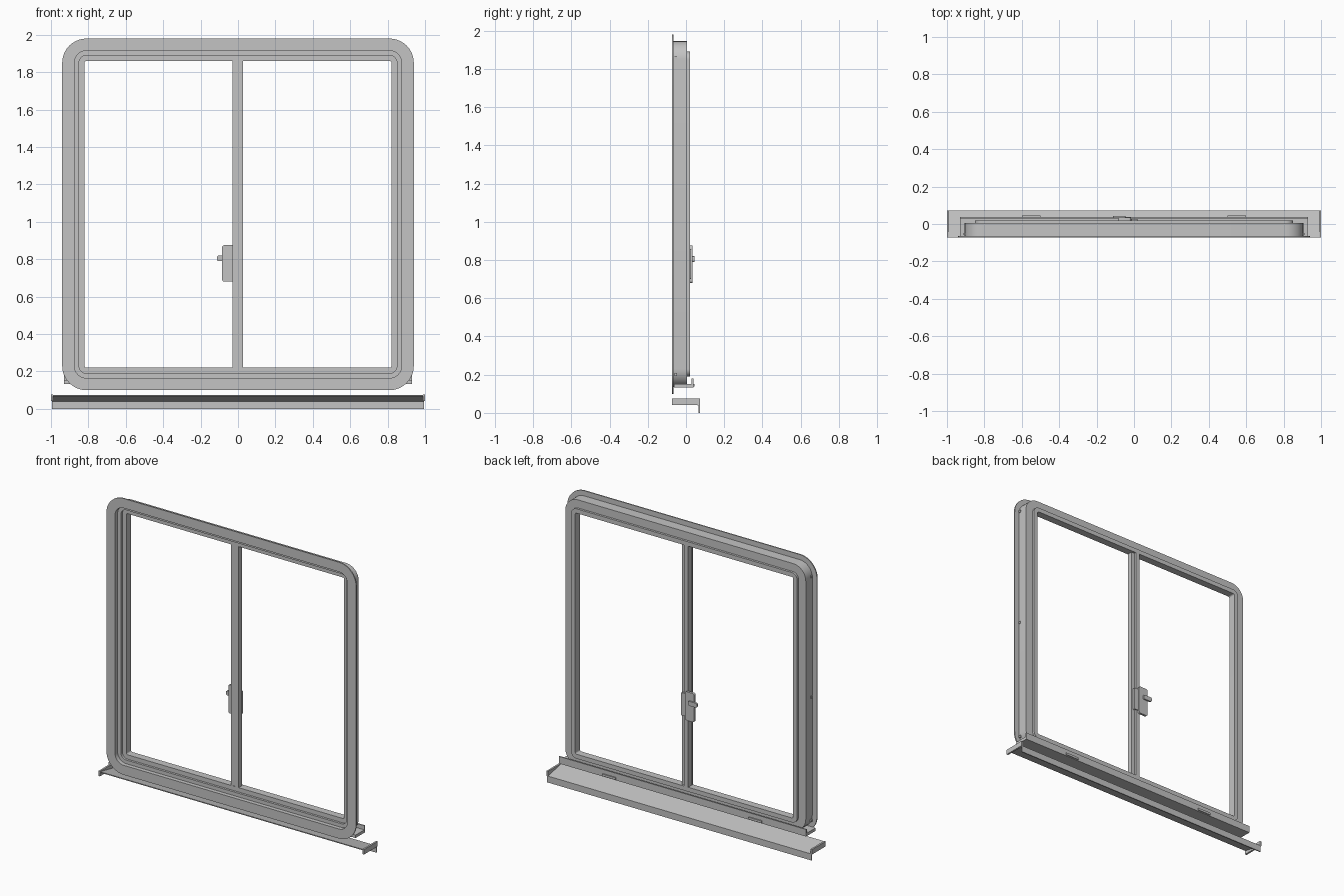
import bpy, bmesh, math

if "Cube" in bpy.data.objects:
    bpy.data.objects.remove(bpy.data.objects["Cube"])

grey = bpy.data.materials.new("aluminium_grey")
grey.diffuse_color = (0.55, 0.55, 0.55, 1)
grey.use_nodes = True
grey.node_tree.nodes["Principled BSDF"].inputs["Base Color"].default_value = grey.diffuse_color
ZC = 1.04  # height of the window centre


def finish(name, bm, smooth=True):
    bmesh.ops.recalc_face_normals(bm, faces=bm.faces)
    me = bpy.data.meshes.new(name)
    bm.to_mesh(me)
    bm.free()
    me.materials.append(grey)
    ob = bpy.data.objects.new(name, me)
    bpy.context.collection.objects.link(ob)
    if smooth:
        bpy.ops.object.select_all(action='DESELECT')
        ob.select_set(True)
        bpy.context.view_layer.objects.active = ob
        bpy.ops.object.shade_smooth_by_angle(angle=math.radians(30))
    return ob


def box(name, x, y, z, bevel=0.0):
    bm = bmesh.new()
    bmesh.ops.create_cube(bm, size=1)
    for v in bm.verts:
        v.co = [(r[0] + r[1]) / 2 + c * (r[1] - r[0]) for c, r in zip(v.co, (x, y, z))]
    if bevel:  # round the outline seen from the front
        edges = [e for e in bm.edges if abs(e.verts[0].co.y - e.verts[1].co.y) > 1e-5]
        bmesh.ops.bevel(bm, geom=edges, offset=bevel, segments=4, profile=0.5, affect='EDGES')
    return finish(name, bm, bool(bevel))


def square_loop(half, y, steps=10):
    """Rounded square; concentric corners share one centre."""
    r, c = half - 0.81, 0.81
    pts = []
    for q in range(4):
        sx, sz = ((1, 1), (-1, 1), (-1, -1), (1, -1))[q]
        for i in range(steps + 1):
            a = math.pi / 2 * (q + i / steps)
            pts.append((sx * c + r * math.cos(a), y, ZC + sz * c + r * math.sin(a)))
    return pts


def ring(name, profile):
    bm = bmesh.new()
    loops = [[bm.verts.new(p) for p in square_loop(h, y)] for h, y in profile]
    for a, b in zip(loops, loops[1:] + loops[:1]):
        n = len(a)
        for i in range(n):
            j = (i + 1) % n
            bm.faces.new((a[i], a[j], b[j], b[i]))
    return finish(name, bm)


def extrude_x(name, profile, half):
    """Closed (y, z) profile stretched along x."""
    bm = bmesh.new()
    l, r = ([bm.verts.new((s * half, y, z)) for y, z in profile] for s in (-1, 1))
    n = len(profile)
    for i in range(n):
        j = (i + 1) % n
        bm.faces.new((l[i], l[j], r[j], r[i]))
    bm.faces.new(l)
    bm.faces.new(r[::-1])
    return finish(name, bm, False)


# Outer frame with wide front flange, and the inner sash ring
ring("outer_frame", [(0.94, -0.073), (0.94, -0.065), (0.905, -0.065), (0.905, 0.005),
                     (0.85, 0.005), (0.85, -0.045), (0.875, -0.045), (0.875, -0.073)])
ring("sash_ring", [(0.85, -0.03), (0.85, 0.02), (0.82, 0.02), (0.82, -0.03)])

# Meeting stiles in the middle, one in front of the other
zs = (ZC - 0.835, ZC + 0.835)
box("fixed_stile", (-0.002, 0.026), (-0.03, 0.006), zs)
box("sliding_stile", (-0.03, 0.002), (-0.014, 0.02), zs)
box("interlock_strip", (-0.03, -0.018), (-0.03, -0.02), zs)
box("interlock_web", (-0.02, 0.0), (-0.026, -0.02), zs)

# Latch on the back of the stiles
box("latch_plate", (-0.085, -0.015), (0.018, 0.034), (0.68, 0.875), 0.012)
box("latch_lever", (-0.112, -0.045), (0.032, 0.044), (0.79, 0.82), 0.008)
box("latch_keeper", (-0.015, 0.02), (0.012, 0.027), (0.70, 0.855), 0.008)

# Bottom track under the frame, with upturned back lip
extrude_x("bottom_track", [(-0.064, 0.132), (0.038, 0.132), (0.038, 0.18), (0.03, 0.18),
                           (0.03, 0.152), (-0.064, 0.152)], 0.93)

# Drain covers and side screws, mirrored
for s, side in ((-1, "left"), (1, "right")):
    box("drain_cover_" + side, (s * 0.55 - 0.05, s * 0.55 + 0.05), (0.036, 0.045), (0.137, 0.152))
    for i, z in enumerate((0.2, 1.04, 1.86)):
        box("side_screw_%s_%d" % (side, i), sorted((s * 0.9, s * 0.911)),
            (-0.06, -0.048), (z - 0.008, z + 0.008))

# Sloping sill with drip lip, and flat end caps
extrude_x("sill", [(-0.073, 0.074), (0.073, 0.044), (0.073, 0.0), (0.066, 0.0),
                   (0.066, 0.039), (-0.073, 0.068)], 0.995)
for s, side in ((-1, "left"), (1, "right")):
    box("sill_end_" + side, sorted((s * 0.988, s * 1.0)), (-0.073, 0.073), (0.042, 0.076))
